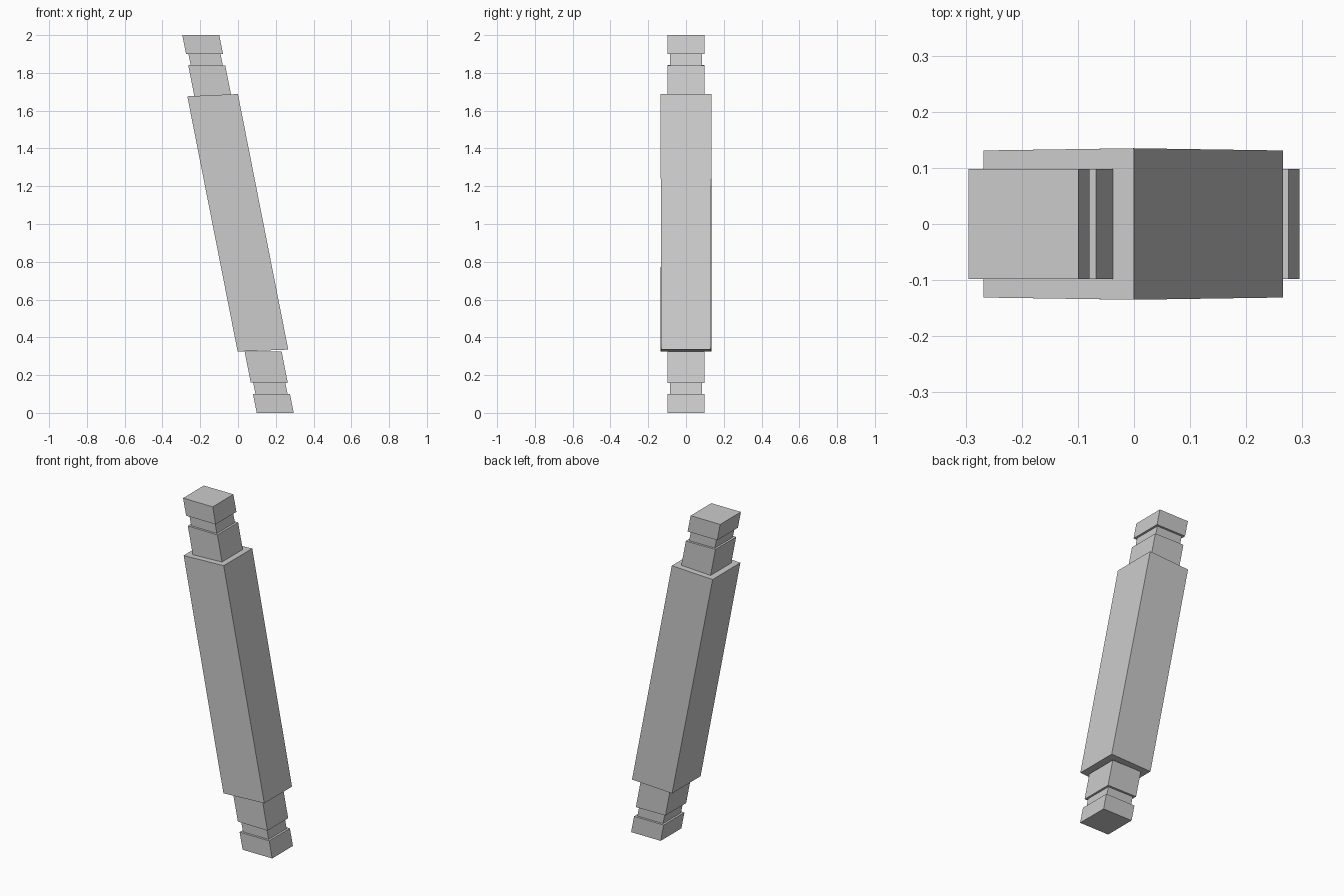
import bpy, bmesh

if "Cube" in bpy.data.objects:
    bpy.data.objects.remove(bpy.data.objects["Cube"])

LEAN = -0.197  # sideways lean of the axis per unit of height


def block(name, z0, z1, half_x, half_y, tilt0=0.0, tilt1=0.0, taper=0.0):
    """Leaning box; tilt raises the right side of an end, taper thins its outer edges."""
    bm = bmesh.new()
    bmesh.ops.create_cube(bm, size=2)
    for v in bm.verts:
        sx, sy, sz = v.co
        z = (z1 if sz > 0 else z0)
        y = sy * (half_y + taper * sx * sz)
        x = LEAN * (z - 1) + sx * half_x
        v.co = (x, y, z + sx * (tilt1 if sz > 0 else tilt0))
    me = bpy.data.meshes.new(name)
    bm.to_mesh(me)
    bm.free()
    ob = bpy.data.objects.new(name, me)
    bpy.context.collection.objects.link(ob)


# thick central shaft with slightly tilted ends
block("shaft", 0.33, 1.682, 0.134, 0.133, 0.005, 0.006, 0.002)

# stepped ends: (name, distance from the tip start/end, half width)
for name, a, b, half, tilt in (
    ("shoulder", 0.159, 0.326, 0.098, -0.001),
    ("neck", 0.100, 0.164, 0.085, 0.0),
    ("tip", 0.0, 0.100, 0.098, 0.0),
):
    block("lower_" + name, a, b, half, half, tilt, 0.0)
    block("upper_" + name, 2 - b, 2 - a, half, half, 0.0, tilt)
